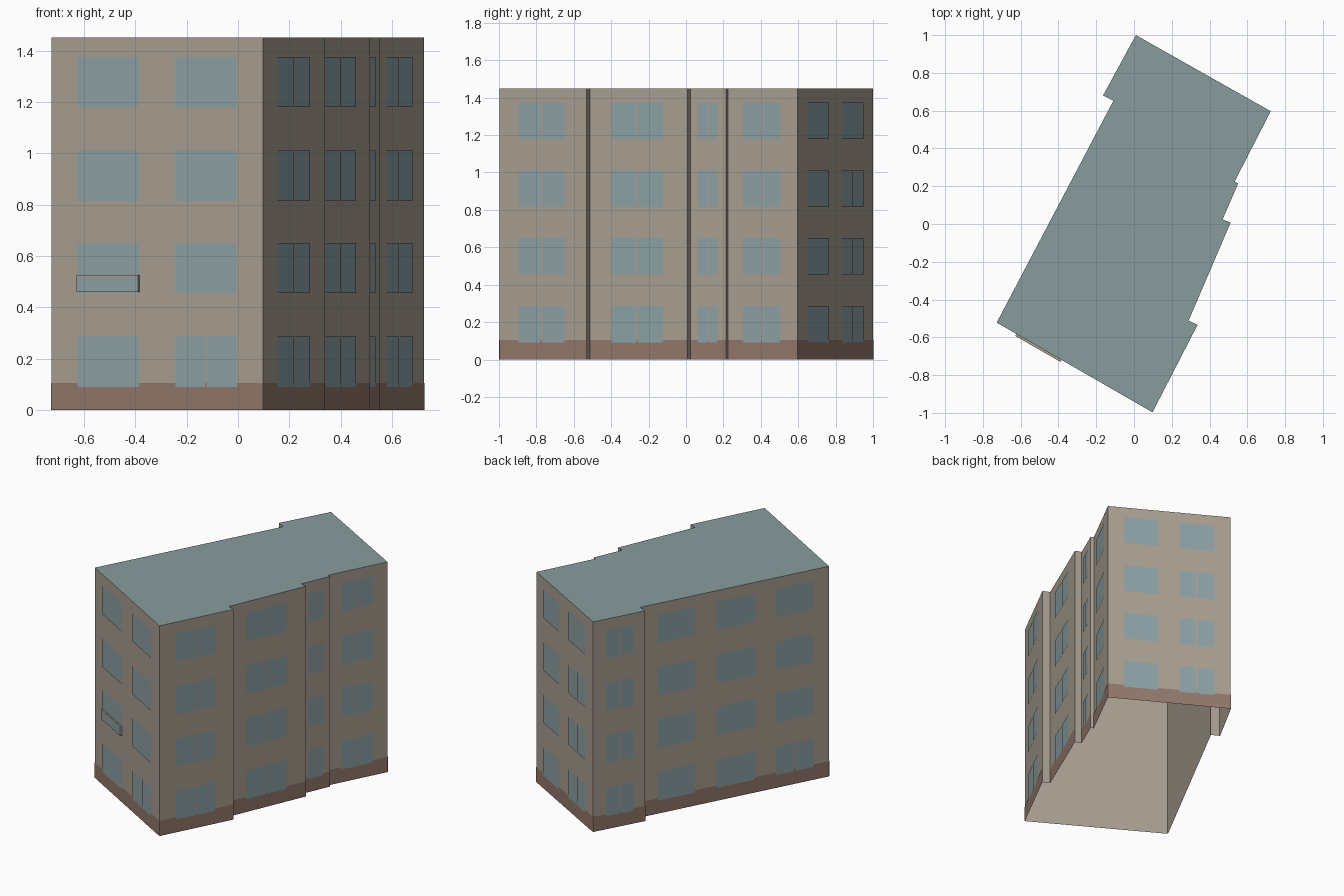
import bpy
from mathutils import Vector

cube = bpy.data.objects.get("Cube")
if cube:
    bpy.data.objects.remove(cube, do_unlink=True)


def material(name, rgb):
    lin = [((c / 255 + 0.055) / 1.055) ** 2.4 for c in rgb] + [1.0]
    mat = bpy.data.materials.new(name)
    mat.use_nodes = True
    mat.diffuse_color = lin
    mat.node_tree.nodes["Principled BSDF"].inputs["Base Color"].default_value = lin
    return mat


WALL = material("beige_wall", (170, 159, 146))
ROOF = material("grey_green_roof", (137, 156, 156))
GLASS = material("blue_grey_glass", (141, 161, 165))
BASE = material("brown_base", (147, 120, 107))

HEIGHT = 1.45
BAND = 0.105
FLOORS = [(0.09, 0.287), (0.455, 0.65), (0.815, 1.01), (1.18, 1.375)]
MULLION = 0.008

# Footprint corners, clockwise from the back left corner
PLAN = [Vector(p) for p in (
    (0.01, 1.0), (0.724, 0.597), (0.533, 0.225), (0.552, 0.215),
    (0.469, 0.024), (0.512, 0.008), (0.289, -0.512), (0.337, -0.533),
    (0.098, -0.997), (-0.727, -0.522), (-0.109, 0.653), (-0.164, 0.68))]

# Wall index: (name, window columns as (start, end, floors with a split pane))
ALL = {0, 1, 2, 3}
SIDE = [(0.25, 0.78, ALL)]
WALLS = {
    0: ("back", [(0.135, 0.42, {0, 1, 2}), (0.59, 0.87, set())]),
    1: ("right_rear", SIDE),
    3: ("right_narrow", SIDE),
    5: ("right_middle", SIDE),
    7: ("right_front", SIDE),
    8: ("front", [(0.12, 0.412, {0}), (0.583, 0.873, set())]),
    9: ("left_long", [(0.085, 0.282, {0}), (0.394, 0.596, set()), (0.713, 0.91, set())]),
    11: ("left_rear", [(0.225, 0.755, ALL)]),
}


def make_object(name, verts, faces, mats):
    mesh = bpy.data.meshes.new(name)
    mesh.from_pydata(verts, [], faces)
    for mat in mats:
        mesh.materials.append(mat)
    obj = bpy.data.objects.new(name, mesh)
    bpy.context.collection.objects.link(obj)
    return obj


def wall_point(index, t, z, out):
    """Point at fraction t along a wall, moved outward by out."""
    a, b = PLAN[index], PLAN[(index + 1) % len(PLAN)]
    d = (b - a).normalized()
    p = a.lerp(b, t) + Vector((-d.y, d.x)) * out
    return (p.x, p.y, z)


def plates(name, index, rects, out, mat):
    """Flat panels (t0, t1, z0, z1) laid on one wall."""
    verts, faces = [], []
    for t0, t1, z0, z1 in rects:
        n = len(verts)
        verts += [wall_point(index, t, z, out)
                  for t, z in ((t0, z0), (t0, z1), (t1, z1), (t1, z0))]
        faces.append((n + 3, n + 2, n + 1, n))
    obj = make_object(name, verts, faces, [mat])
    # Panels face away from the wall
    a, b = PLAN[index], PLAN[(index + 1) % len(PLAN)]
    outward = Vector((a.y - b.y, b.x - a.x, 0))
    if obj.data.polygons[0].normal.dot(outward) < 0:
        obj.data.flip_normals()


# Shell: walls and roof, open underneath
count = len(PLAN)
verts = [(p.x, p.y, z) for z in (0, HEIGHT) for p in PLAN]
sides = [(i, i + count, (i + 1) % count + count, (i + 1) % count) for i in range(count)]
roof = tuple(reversed(range(count, 2 * count)))
shell = make_object("building_shell", verts, sides + [roof], [WALL, ROOF])
for face in shell.data.polygons:
    face.material_index = int(abs(face.normal.z) > 0.5)

# Base bands and windows on every main wall
for index, (name, columns) in WALLS.items():
    plates(name + "_base_band", index, [(0, 1, 0, BAND)], 0.002, BASE)
    length = (PLAN[(index + 1) % count] - PLAN[index]).length
    gap = MULLION / length / 2
    panes = []
    for t0, t1, split in columns:
        mid = (t0 + t1) / 2
        for floor, (z0, z1) in enumerate(FLOORS):
            if floor in split:
                panes += [(t0, mid - gap, z0, z1), (mid + gap, t1, z0, z1)]
            else:
                panes.append((t0, t1, z0, z1))
    plates(name + "_windows", index, panes, 0.004, GLASS)

# Projecting lower panel with a pale ledge on one front window
T0, T1 = 0.583, 0.873
ledge = [wall_point(8, t, z, out)
         for z in (0.46, 0.525) for t, out in ((T0, 0), (T0, 0.012), (T1, 0.012), (T1, 0))]
make_object("window_ledge", ledge,
            [(0, 1, 2, 3), (7, 6, 5, 4), (0, 4, 5, 1), (1, 5, 6, 2), (2, 6, 7, 3)], [WALL])
plates("window_lower_pane", 8, [(T0, T1, 0.46, 0.517)], 0.014, GLASS)
